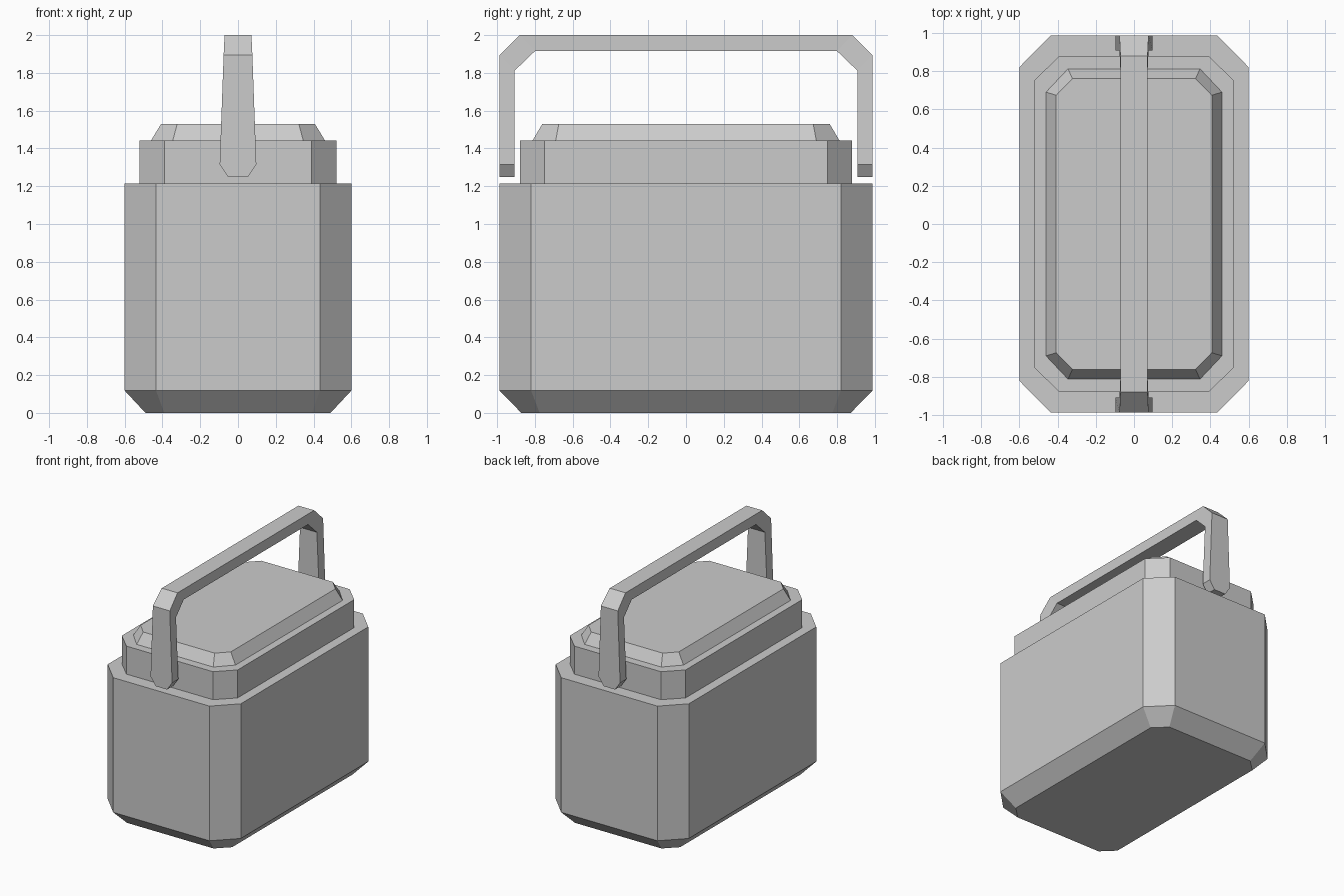
import bpy, bmesh

if "Cube" in bpy.data.objects:
    bpy.data.objects.remove(bpy.data.objects["Cube"])


def octagon(x, y, fx, fy, z):
    # Rectangle of half-size x, y with corners cut back to the flats fx, fy
    return [(fx, -y, z), (x, -fy, z), (x, fy, z), (fx, y, z),
            (-fx, y, z), (-x, fy, z), (-x, -fy, z), (-fx, -y, z)]


def loft(name, rings):
    # Skin consecutive rings and cap both ends
    bm = bmesh.new()
    loops = [[bm.verts.new(p) for p in ring] for ring in rings]
    for a, b in zip(loops, loops[1:]):
        n = len(a)
        for i in range(n):
            j = (i + 1) % n
            bm.faces.new((a[i], a[j], b[j], b[i]))
    bm.faces.new(loops[0][::-1])
    bm.faces.new(loops[-1])
    bmesh.ops.recalc_face_normals(bm, faces=bm.faces)
    mesh = bpy.data.meshes.new(name)
    bm.to_mesh(mesh)
    bm.free()
    obj = bpy.data.objects.new(name, mesh)
    bpy.context.collection.objects.link(obj)
    return obj


# Box body with chamfered base
loft("cooler_body", [
    octagon(0.49, 0.872, 0.39, 0.775, 0.0),
    octagon(0.60, 0.987, 0.434, 0.82, 0.118),
    octagon(0.60, 0.987, 0.434, 0.82, 1.215),
])

# Stepped lid with a bevelled raised panel
loft("cooler_lid", [
    octagon(0.522, 0.88, 0.39, 0.75, 1.215),
    octagon(0.522, 0.88, 0.39, 0.75, 1.443),
    octagon(0.46, 0.812, 0.345, 0.69, 1.443),
    octagon(0.407, 0.76, 0.322, 0.673, 1.53),
])

# Carry handle: (outer y, outer z, inner y, inner z, half width) up one arm
arm = [
    (0.987, 1.248, 0.907, 1.248, 0.052),
    (0.987, 1.315, 0.907, 1.315, 0.097),
    (0.987, 1.895, 0.907, 1.812, 0.076),
    (0.880, 2.000, 0.800, 1.915, 0.071),
]
path = [(-oy, oz, -iy, iz, w) for oy, oz, iy, iz, w in arm] + arm[::-1]
loft("carry_handle", [
    [(-w, oy, oz), (w, oy, oz), (w, iy, iz), (-w, iy, iz)]
    for oy, oz, iy, iz, w in path
])
